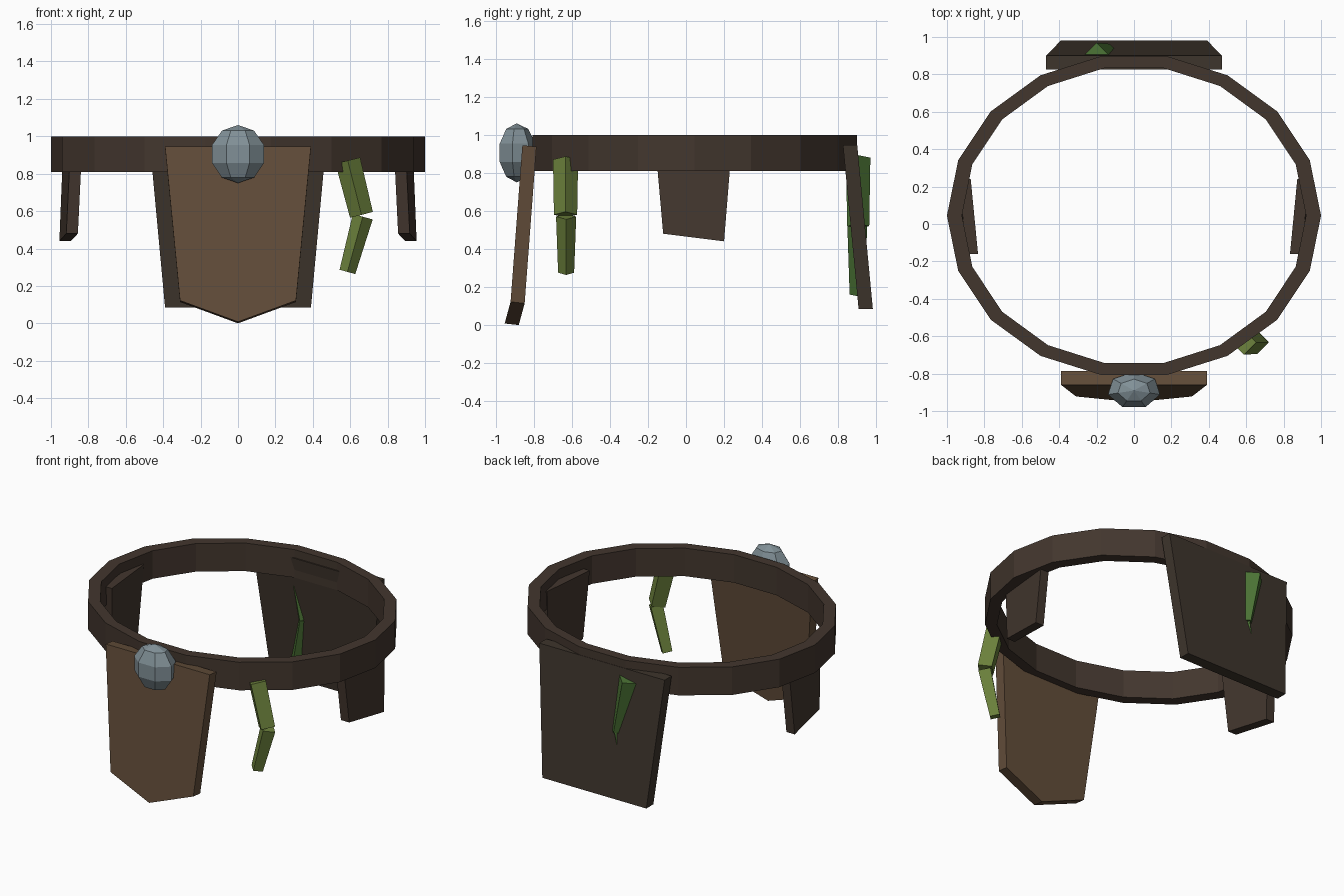
import bpy, bmesh
from math import sin, cos, pi
from mathutils import Vector

if "Cube" in bpy.data.objects:
    bpy.data.objects.remove(bpy.data.objects["Cube"])


def material(name, rgb):
    m = bpy.data.materials.new(name)
    m.diffuse_color = (*rgb, 1)
    m.use_nodes = True
    m.node_tree.nodes["Principled BSDF"].inputs["Base Color"].default_value = m.diffuse_color
    return m


DARK = material("dark_leather", (0.055, 0.037, 0.027))
BACK = material("back_leather", (0.048, 0.035, 0.025))
TAN = material("tan_leather", (0.125, 0.075, 0.042))
LEAF = material("light_green", (0.15, 0.22, 0.045))
MOSS = material("dark_green", (0.07, 0.17, 0.035))
STONE = material("grey_stone", (0.22, 0.28, 0.31))


def add_object(name, bm, mat):
    bmesh.ops.recalc_face_normals(bm, faces=bm.faces)
    me = bpy.data.meshes.new(name)
    bm.to_mesh(me)
    bm.free()
    me.materials.append(mat)
    ob = bpy.data.objects.new(name, me)
    bpy.context.collection.objects.link(ob)


def loft(name, loops, mat, closed=False):
    """Skin matching loops; cap the ends, or join last to first."""
    bm = bmesh.new()
    rows = [[bm.verts.new(p) for p in loop] for loop in loops]
    n = len(rows[0])
    pairs = list(zip(rows, rows[1:])) + ([(rows[-1], rows[0])] if closed else [])
    for a, b in pairs:
        for i in range(n):
            j = (i + 1) % n
            bm.faces.new((a[i], a[j], b[j], b[i]))
    if not closed:
        bm.faces.new(rows[0])
        bm.faces.new(rows[-1])
    add_object(name, bm, mat)


def slab(name, outline, offset, mat):
    pts = [Vector(p) for p in outline]
    loft(name, [pts, [p + Vector(offset) for p in pts]], mat)


# Belt: 18-sided oval band
def oval(rx, ry, z):
    return [(rx * cos(i * pi / 9), 0.045 + ry * sin(i * pi / 9), z) for i in range(18)]


loft("belt", [oval(1, .866, .81), oval(1, .866, 1), oval(.92, .80, 1), oval(.92, .80, .81)],
     DARK, closed=True)

# Front and back hanging panels
slab("front_panel", [(-.39, -.86, .945), (.39, -.86, .945), (.31, -.922, .122),
                     (0, -.953, .008), (-.31, -.922, .122)], (0, .074, -.008), TAN)
slab("back_panel", [(-.47, .90, .945), (.47, .90, .945), (.39, .982, .085),
                    (-.39, .982, .085)], (0, -.075, 0), BACK)

# Side flaps, mirrored
for side, s in (("right", 1), ("left", -1)):
    slab(side + "_flap", [(s * .834, -.16, .935), (s * .873, .24, .935),
                          (s * .893, .20, .44), (s * .856, -.12, .48)], (s * .062, 0, 0), DARK)

# Buckle stone: faceted ball, 7 sides and 5 rings
bm = bmesh.new()
bmesh.ops.create_uvsphere(bm, u_segments=7, v_segments=5, radius=1)
# turn so that a flat side faces the front
ref = max((v.co for v in bm.verts if v.co.z > .2 and v.co.z < .4), key=lambda c: c.y).copy()
turn = Vector((ref.x, ref.y)).angle_signed(Vector((0, 1)))
for v in bm.verts:
    x, y, z = v.co
    c, s = cos(-turn), sin(-turn)
    v.co = (.15 * (x * c - y * s), -.89 + .104 * (x * s + y * c), .905 + .155 * z)
add_object("buckle_stone", bm, STONE)


# Vines: two tapered four-sided segments with a kink
def segment(name, top, bottom, r0, r1, y, mat):
    loops = []
    for (x, z), r in ((top, r0), (bottom, r1)):
        t = (top[0] - bottom[0]) / (top[1] - bottom[1])
        loops.append([(x + r * dx, y + r * dy, z - t * r * dx)
                      for dx, dy in ((1, 0), (0, 1), (-1, 0), (0, -1))])
    loft(name, loops, mat)


segment("front_vine_upper", (.587, .87), (.66, .58), .066, .061, -.633, LEAF)
segment("front_vine_lower", (.667, .57), (.585, .275), .053, .042, -.63, LEAF)
segment("back_vine_upper", (-.20, .88), (-.13, .52), .064, .058, .905, MOSS)
segment("back_vine_lower", (-.13, .52), (-.20, .16), .052, .04, .90, MOSS)
